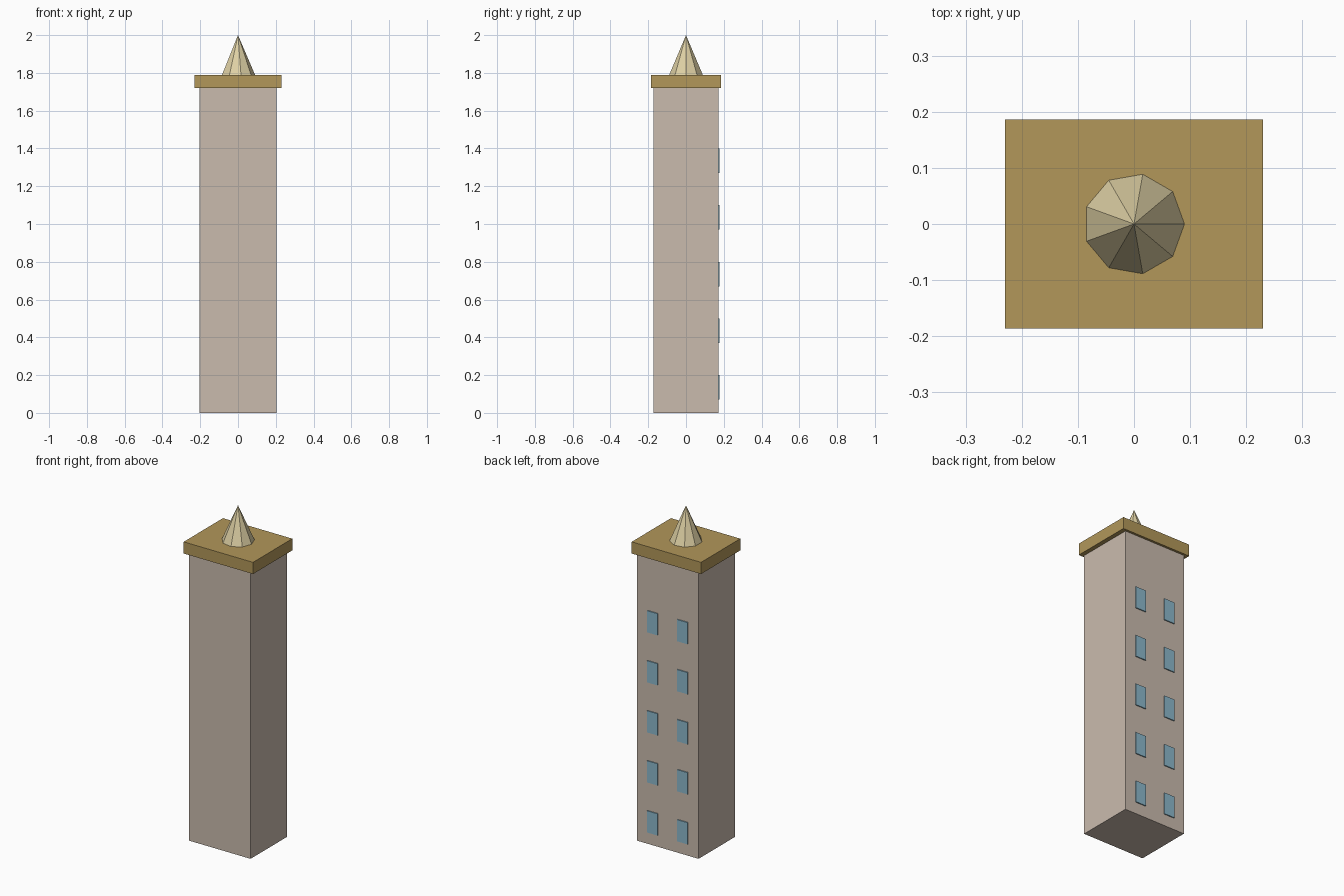
import bpy
import math

cube = bpy.data.objects.get("Cube")
if cube:
    bpy.data.objects.remove(cube, do_unlink=True)


def linear(c):
    c /= 255
    return c / 12.92 if c <= 0.04045 else ((c + 0.055) / 1.055) ** 2.4


def make_material(name, r, g, b):
    color = (linear(r), linear(g), linear(b), 1)
    mat = bpy.data.materials.new(name)
    mat.use_nodes = True
    mat.diffuse_color = color
    mat.node_tree.nodes["Principled BSDF"].inputs["Base Color"].default_value = color
    return mat


def add_box(name, size, center, mat):
    bpy.ops.mesh.primitive_cube_add(size=1, location=center)
    obj = bpy.context.object
    obj.name = name
    obj.scale = size
    bpy.ops.object.transform_apply(location=False, rotation=False, scale=True)
    obj.data.materials.append(mat)
    return obj


stone = make_material("beige stone", 202, 187, 174)
ochre = make_material("ochre roof", 178, 151, 90)
cream = make_material("cream spire", 222, 208, 164)
glass = make_material("blue glass", 140, 184, 203)

DEPTH = 0.344
BODY_TOP = 1.72
ROOF_TOP = 1.79

# Tower body and overhanging roof slab
add_box("tower_body", (0.408, DEPTH, BODY_TOP), (0, 0, BODY_TOP / 2), stone)
add_box("roof_slab", (0.46, 0.372, ROOF_TOP - BODY_TOP),
        (0, 0, (ROOF_TOP + BODY_TOP) / 2), ochre)

# Nine-sided spire with a corner towards +x
bpy.ops.mesh.primitive_cone_add(vertices=9, radius1=0.09, radius2=0, depth=2 - ROOF_TOP,
                                location=(0, 0, (2 + ROOF_TOP) / 2),
                                rotation=(0, 0, -math.pi / 2))
spire = bpy.context.object
spire.name = "spire"
spire.data.materials.append(cream)

# Two columns of thin windows on the back wall
for floor in range(5):
    for side, x in (("left", 0.1), ("right", -0.1)):
        add_box(f"window_{side}_{floor + 1}", (0.07, 0.012, 0.13),
                (x, DEPTH / 2, 0.135 + 0.3 * floor), glass)
